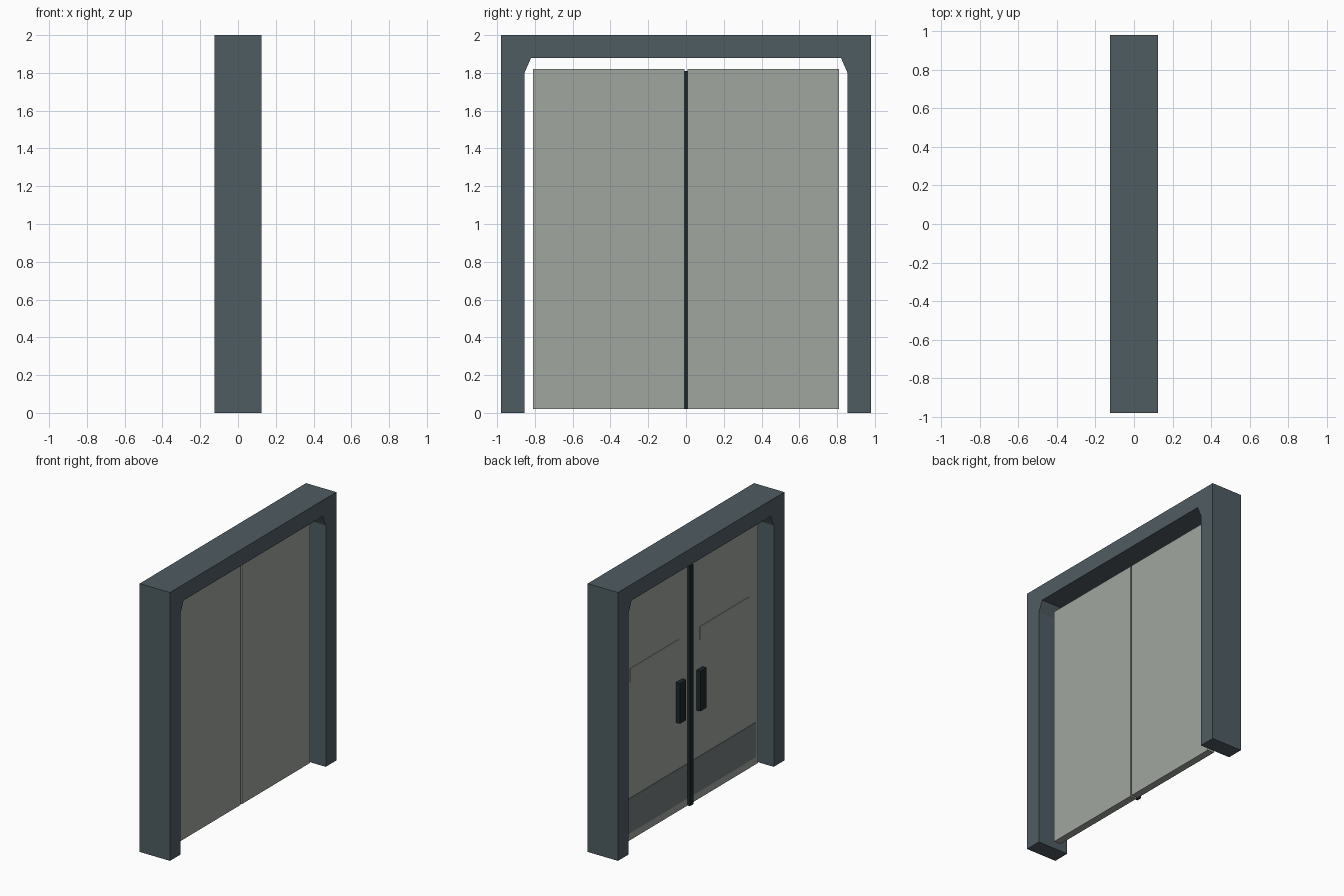
import bpy, bmesh

if "Cube" in bpy.data.objects:
    bpy.data.objects.remove(bpy.data.objects["Cube"])


def material(name, hex_colour):
    def lin(c):
        c /= 255
        return c / 12.92 if c <= 0.04045 else ((c + 0.055) / 1.055) ** 2.4
    m = bpy.data.materials.new(name)
    m.diffuse_color = [lin(int(hex_colour[i:i + 2], 16)) for i in (0, 2, 4)] + [1]
    m.use_nodes = True
    m.node_tree.nodes["Principled BSDF"].inputs["Base Color"].default_value = m.diffuse_color
    return m


FRAME = material("slate frame", "4f5c62")
PANEL = material("pale grey panel", "a1a6a0")
KICK = material("mid grey plate", "757c7e")
DARK = material("near black trim", "1d282b")


def finish(name, bm, mat):
    bmesh.ops.recalc_face_normals(bm, faces=bm.faces)
    me = bpy.data.meshes.new(name)
    bm.to_mesh(me)
    bm.free()
    me.materials.append(mat)
    ob = bpy.data.objects.new(name, me)
    bpy.context.collection.objects.link(ob)
    return ob


def box(name, x, y, z, mat):
    bm = bmesh.new()
    bmesh.ops.create_cube(bm, size=1)
    for v in bm.verts:
        v.co = [(a + b) / 2 + c * abs(b - a) for (a, b), c in zip((x, y, z), v.co)]
    return finish(name, bm, mat)


# Door frame: arch profile with chamfered inner corners, extruded in x
half = [(0.98, 2.0), (0.98, 0), (0.855, 0), (0.855, 1.80), (0.82, 1.88)]
profile = half + [(-y, z) for y, z in reversed(half)]
bm = bmesh.new()
face = bm.faces.new([bm.verts.new((-0.125, y, z)) for y, z in profile])
ext = bmesh.ops.extrude_face_region(bm, geom=[face], use_keep_orig=True)
bmesh.ops.translate(bm, vec=(0.25, 0, 0),
                    verts=[g for g in ext["geom"] if isinstance(g, bmesh.types.BMVert)])
finish("door_frame", bm, FRAME)

# Two door leaves with kick plate, raised panel and handle on the -x side
for s, side in ((-1, "left"), (1, "right")):
    def span(a, b):
        return (s * a, s * b)
    box(side + "_door", (-0.027, 0.027), span(0.007, 0.81), (0.02, 1.82), PANEL)
    box(side + "_kick_plate", (-0.031, -0.026), span(0.025, 0.78), (0.075, 0.335), KICK)
    box(side + "_raised_panel", (-0.031, -0.026), span(0.118, 0.697), (1.20, 1.30), PANEL)
    box(side + "_handle", (-0.06, -0.026), span(0.084, 0.157), (0.69, 0.99), DARK)

# Centre strip covering the gap between the leaves
box("centre_strip", (-0.047, -0.0265), (-0.02, 0.02), (0.02, 1.81), DARK)
